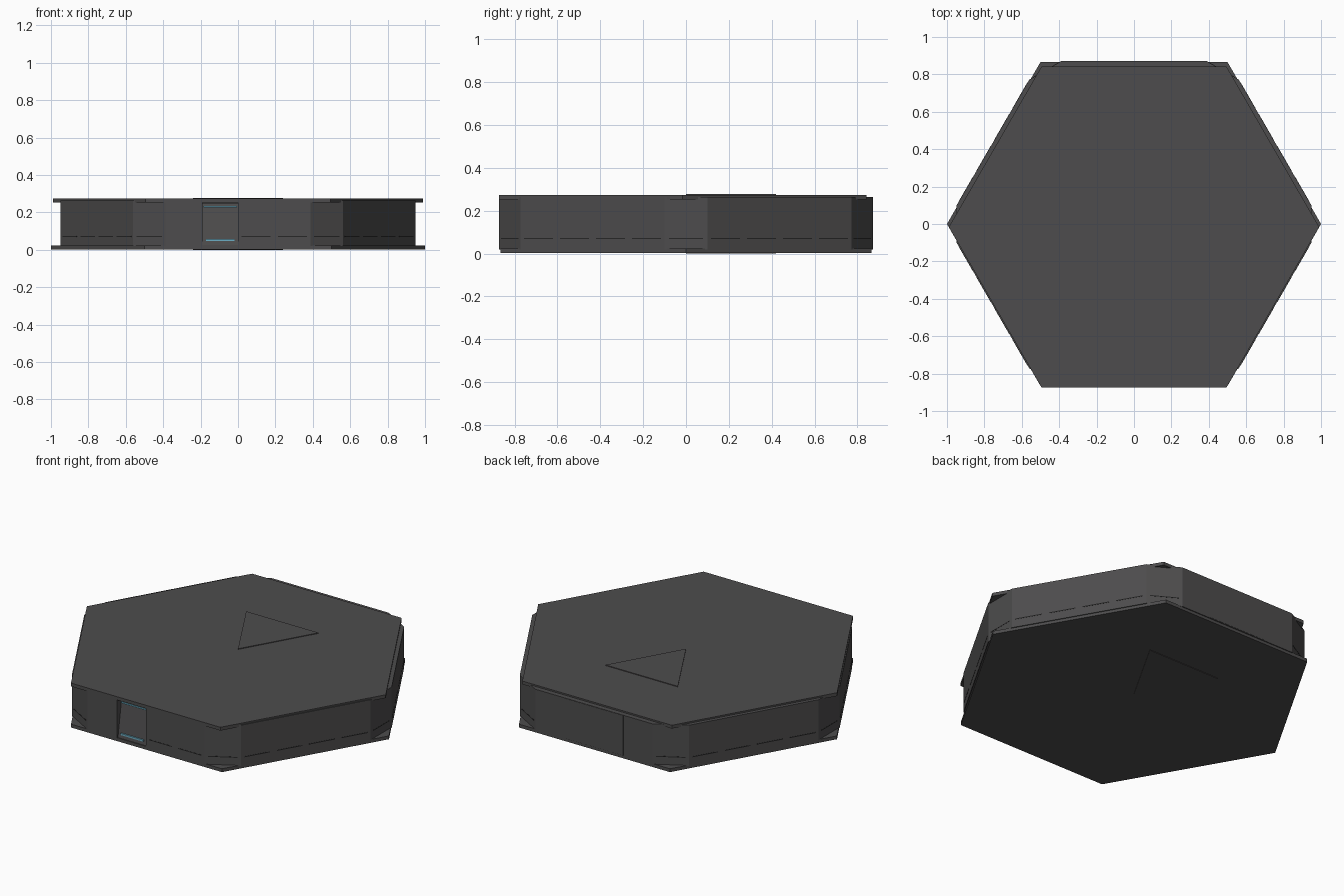
import bpy, bmesh
from math import sin, cos, radians
from mathutils import Vector

if "Cube" in bpy.data.objects:
    bpy.data.objects.remove(bpy.data.objects["Cube"])


def material(name, rgb):
    m = bpy.data.materials.new(name)
    m.diffuse_color = (*rgb, 1)
    m.use_nodes = True
    m.node_tree.nodes["Principled BSDF"].inputs["Base Color"].default_value = m.diffuse_color
    return m


DARK = material("dark_grey", (0.075, 0.073, 0.074))
BLACK = material("slot_black", (0.02, 0.02, 0.02))
BLUE = material("pale_blue", (0.15, 0.42, 0.55))


def extrude(name, base, offset, mat=DARK):
    """Extrude a flat polygon of 3D points along an offset vector."""
    bm = bmesh.new()
    face = bm.faces.new([bm.verts.new(p) for p in base])
    res = bmesh.ops.extrude_face_region(bm, geom=[face])
    moved = [v for v in res["geom"] if isinstance(v, bmesh.types.BMVert)]
    bmesh.ops.translate(bm, verts=moved, vec=Vector(offset))
    bmesh.ops.recalc_face_normals(bm, faces=bm.faces)
    me = bpy.data.meshes.new(name)
    bm.to_mesh(me)
    bm.free()
    me.materials.append(mat)
    ob = bpy.data.objects.new(name, me)
    bpy.context.collection.objects.link(ob)
    return ob


def box(name, lo, hi, mat=DARK):
    base = [(lo[0], lo[1], lo[2]), (hi[0], lo[1], lo[2]),
            (hi[0], hi[1], lo[2]), (lo[0], hi[1], lo[2])]
    return extrude(name, base, (0, 0, hi[2] - lo[2]), mat)


def hexagon(r, cy, z):
    return [Vector((r * cos(radians(60 * i)), cy + r * sin(radians(60 * i)), z))
            for i in range(6)]


# top and bottom plates, the top one set slightly forward
extrude("bottom_plate", hexagon(1.0, 0, 0.003), (0, 0, 0.02))
extrude("top_plate", hexagon(0.99, -0.016, 0.253), (0, 0, 0.02))

# raised triangles on both plates
for name, z, h in (("top_triangle", 0.27, 0.007), ("bottom_triangle", 0.0, 0.006)):
    extrude(name, [(0, 0, z), (0.24, 0.42, z), (-0.24, 0.42, z)], (0, 0, h))

# wall: hexagon with flat cut corners
corners = hexagon(1.006, 0, 0.02)
CUT = 0.115
ring = []
for i, c in enumerate(corners):
    for n in (corners[i - 1], corners[(i + 1) % 6]):
        ring.append(c + (n - c).normalized() * CUT)
wall = extrude("wall", ring, (0, 0, 0.244))

# front opening
cutter = box("opening_cutter", (-0.19, -0.95, 0.026), (0, -0.80, 0.252))
cutter.hide_render = True
cutter.hide_viewport = True
mod = wall.modifiers.new("opening", "BOOLEAN")
mod.object = cutter
mod.solver = "EXACT"

# sloping panel and light strips inside the opening
extrude("sloped_panel", [(-0.189, -0.866, 0.026), (-0.189, -0.83, 0.251),
                         (-0.189, -0.801, 0.251), (-0.189, -0.801, 0.026)], (0.188, 0, 0))
box("lower_light", (-0.17, -0.869, 0.047), (-0.02, -0.855, 0.057), BLUE)
box("upper_light", (-0.185, -0.845, 0.226), (-0.005, -0.825, 0.234), BLUE)

# rear door panel
box("rear_door", (-0.195, 0.86, 0.023), (0.19, 0.8725, 0.262))

# broken line of slots low around the wall
n = len(ring)
for i in range(n):
    a, b = ring[i], ring[(i + 1) % n]
    along = (b - a).normalized()
    out = Vector((along.y, -along.x, 0))
    length = (b - a).length
    count = max(1, round(length / 0.19))
    for k in range(count):
        mid = a.lerp(b, (k + 0.5) / count)
        if (mid.y < -0.85 and mid.x < 0.05) or (mid.y > 0.85 and abs(mid.x) < 0.3):
            continue
        half = along * (length / count * 0.5 - 0.02)
        up = Vector((0, 0, 0.048))
        p, q = mid - half + up, mid + half + up
        thick = Vector((0, 0, 0.005))
        extrude("wall_slot", [p, q, q + thick, p + thick], out * 0.001, BLACK)
